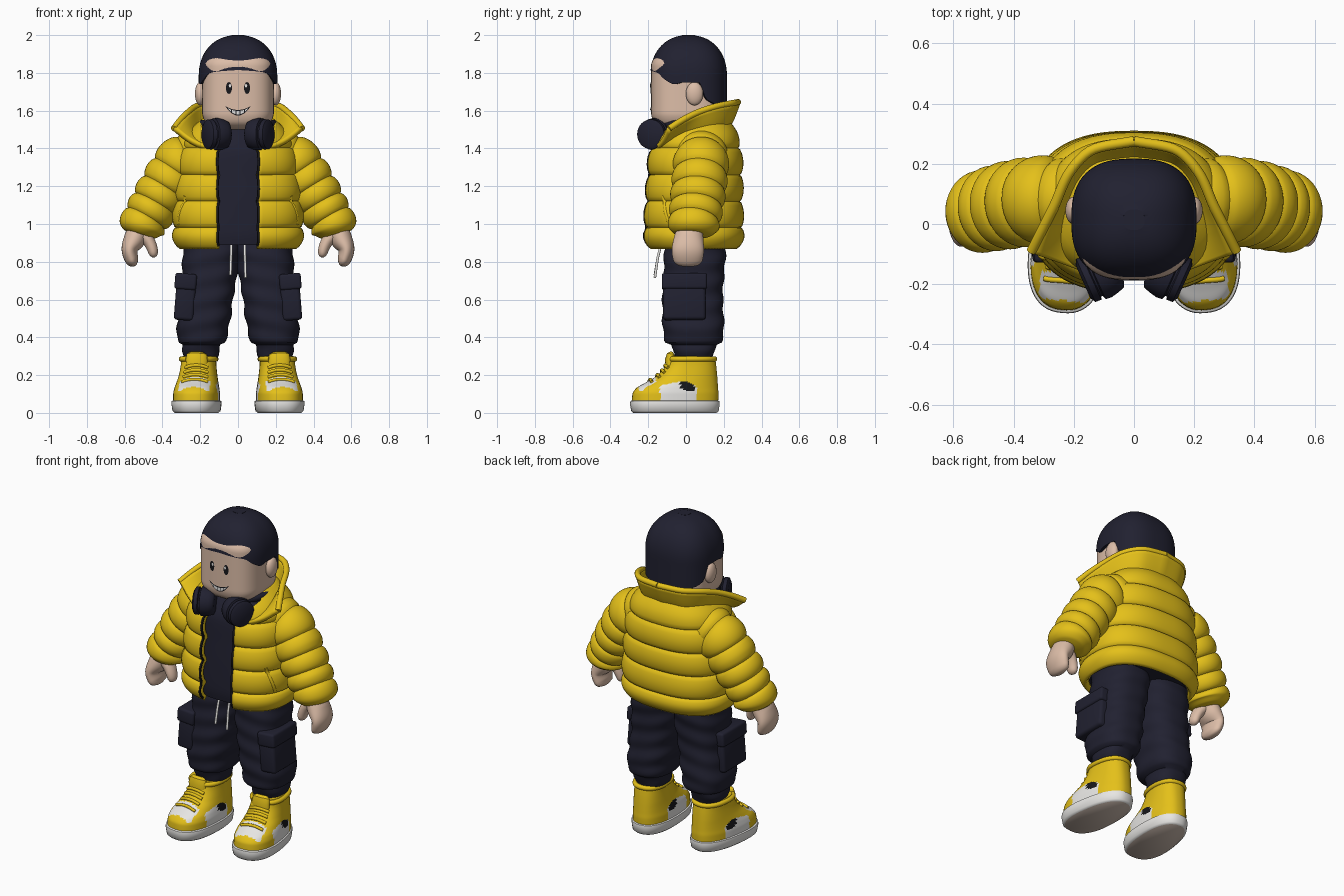
import bpy, bmesh, math
from mathutils import Vector, Matrix

if "Cube" in bpy.data.objects:
    bpy.data.objects.remove(bpy.data.objects["Cube"])


def material(name, rgb):
    m = bpy.data.materials.new(name)
    m.use_nodes = True
    m.diffuse_color = (*rgb, 1)
    m.node_tree.nodes["Principled BSDF"].inputs["Base Color"].default_value = (*rgb, 1)
    return m


YELLOW = material("yellow", (0.78, 0.53, 0.01))
NAVY = material("dark navy", (0.015, 0.015, 0.03))
SKIN = material("skin", (0.72, 0.51, 0.39))
WHITE = material("white", (0.83, 0.82, 0.8))
BLACK = material("black", (0.008, 0.008, 0.01))
TAN = material("sole tan", (0.6, 0.49, 0.42))
TAU = 2 * math.pi


# ---------- helpers ----------
def sample(keys, s):
    """Smooth interpolation without overshoot of rows (s, value, value, ...)."""
    n = len(keys)
    i = max([j for j in range(n - 1) if keys[j][0] <= s] or [0])
    h = keys[i + 1][0] - keys[i][0]
    u = min(1, max(0, (s - keys[i][0]) / h))

    def slope(j, k):
        return (keys[j + 1][k] - keys[j][k]) / (keys[j + 1][0] - keys[j][0])

    def tangent(j, k):
        a, b = slope(max(j - 1, 0), k), slope(min(j, n - 2), k)
        return 2 * a * b / (a + b) if a * b > 0 else 0

    return [(1 + 2 * u) * (1 - u) ** 2 * keys[i][k] + u * (1 - u) ** 2 * h * tangent(i, k)
            + u * u * (3 - 2 * u) * keys[i + 1][k] + u * u * (u - 1) * h * tangent(i + 1, k)
            for k in range(1, len(keys[0]))]


def steps(a, b, n):
    return [a + (b - a) * i / n for i in range(n + 1)]


def finish(name, bm, mats, mirror):
    me = bpy.data.meshes.new(name)
    bm.to_mesh(me)
    bm.free()
    ob = bpy.data.objects.new(name, me)
    bpy.context.collection.objects.link(ob)
    for m in mats:
        me.materials.append(m)
    if mirror:
        ob.modifiers.new("mirror", "MIRROR")
    return ob


def loft(name, rings, *mats, closed=True, mirror=False):
    bm = bmesh.new()
    vs = [[bm.verts.new(p) for p in r] for r in rings]
    n = len(rings[0])
    for a, b in zip(vs, vs[1:]):
        for j in range(n if closed else n - 1):
            k = (j + 1) % n
            bm.faces.new((a[j], a[k], b[k], b[j]))
    if closed:
        bm.faces.new(vs[0])
        bm.faces.new(vs[-1])
        bmesh.ops.recalc_face_normals(bm, faces=bm.faces)
    return finish(name, bm, mats, mirror)


def section(t, a, yf, yb, n=2.5, cx=0):
    """Point on a rounded-box outline; t = 0 is the front, rising towards +x."""
    s, c = math.sin(t), math.cos(t)
    e = 2 / n
    return (cx + a * math.copysign(abs(s) ** e, s),
            (yf + yb) / 2 - (yb - yf) / 2 * math.copysign(abs(c) ** e, c))


def around(n):
    return [TAU * i / n for i in range(n)]


def tube(name, pts, radii, mat, mirror=True, ref=(0, 1, 0), n=20):
    """Sweep an ellipse (radius across, radius along ref) through the points."""
    pts = [Vector(p) for p in pts]
    rings = []
    for i, p in enumerate(pts):
        d = (pts[min(i + 1, len(pts) - 1)] - pts[max(i - 1, 0)]).normalized()
        side = d.cross(Vector(ref)).normalized()
        up = side.cross(d)
        r, q = radii[i] if isinstance(radii, list) else (radii, radii)
        rings.append([p + side * r * math.cos(t) + up * q * math.sin(t) for t in around(n)])
    return loft(name, rings, mat, mirror=mirror)


def limb(name, keys, mat, count, puff=None):
    rows = [sample(keys, s) for s in steps(keys[0][0], keys[-1][0], count)]
    radii = [(r[3], r[4]) for r in rows]
    if puff:
        radii = [(a + p, b + p) for (a, b), p in zip(radii, map(puff, steps(0, 1, count)))]
    return tube(name, [r[:3] for r in rows], radii, mat, n=40)


def block(name, loc, size, tilt, bevel, mat):
    bm = bmesh.new()
    bmesh.ops.create_cube(bm, size=1)
    bmesh.ops.scale(bm, vec=size, verts=bm.verts)
    bmesh.ops.bevel(bm, geom=bm.edges[:], offset=bevel, segments=3, profile=0.5, affect="EDGES")
    bm.transform(Matrix.Translation(loc) @ Matrix.Rotation(tilt, 4, "Y"))
    return finish(name, bm, [mat], True)


def lathe(name, profile, matrix, mat, mirror=False):
    return loft(name, [[matrix @ Vector((d, r * math.cos(t), r * math.sin(t))) for t in around(40)]
                       for d, r in profile], mat, mirror=mirror)


def paint(ob, rule):
    for p in ob.data.polygons:
        p.material_index = rule(p.center, p.normal)


# ---------- head ----------
head_keys = [(1.5, .11, -.1, .1), (1.515, .15, -.145, .15), (1.54, .175, -.172, .18),
             (1.59, .19, -.185, .195), (1.84, .19, -.185, .195), (1.92, .15, -.14, .15)]
loft("head", [[(*section(t, *sample(head_keys, z), 3), z) for t in around(64)]
              for z in steps(1.5, 1.92, 30)], SKIN)
lathe("neck", [(1.4, .1), (1.56, .1)], Matrix.Rotation(-math.pi / 2, 4, "Y"), SKIN)
bm = bmesh.new()
bmesh.ops.create_uvsphere(bm, u_segments=24, v_segments=14, radius=1)
bm.transform(Matrix.Translation((.2, .045, 1.69)) @ Matrix.Diagonal((.028, .046, .062, 1)))
finish("ears", bm, [SKIN], True)

# Hair cap: the lower edge runs over the fringe, sideburn, ear and nape
hairline = [(0, 1.815), (.7, 1.8), (1.0, 1.765), (1.3, 1.74), (1.5, 1.75), (1.75, 1.75),
            (1.95, 1.66), (2.4, 1.63), (3.2, 1.625)]


def hair_point(t, u, inset=1):
    low = sample(hairline, min(t, TAU - t))[0]
    z = low + (2 - low) * math.sin(u * math.pi / 2)
    q = max(0, (z - 1.78) / .22)
    f = max(.02, (1 - min(1, q) ** 2.2)) ** .4545 * inset
    x, y = section(t, .208 * f, -.203 * f, .203 * f, 2.6)
    return x, y + .014, z


loft("hair", [[hair_point(t, 0, .88) for t in around(96)]]
     + [[hair_point(t, u) for t in around(96)] for u in steps(0, 1, 26)], NAVY)


# ---------- face ----------
def face_band(name, low, high, x0, x1, lift, mat, mirror=False):
    def row(f):
        return [(x, .005 - .19 * (1 - abs(x / .19) ** 3) ** (1 / 3) - lift, f(x))
                for x in steps(x0, x1, 24)]
    return loft(name, [row(low), row(high)], mat, closed=False, mirror=mirror)


def oval(name, x, z, w, h, lift, mat):
    def curve(sign):
        return lambda p: z + sign * h * math.sqrt(max(0, 1 - ((p - x) / w) ** 2))
    face_band(name, curve(-1), curve(1), x - w, x + w, lift, mat, True)


oval("eyes", .048, 1.72, .016, .031, .003, BLACK)
oval("eye_glints", .043, 1.732, .006, .009, .005, WHITE)
face_band("mouth", lambda x: 1.574 + 11 * x * x, lambda x: 1.604 + 4.5 * x * x, -.066, .066, .003, BLACK)
teeth = face_band("teeth", lambda x: 1.58 + 11 * x * x, lambda x: 1.599 + 5 * x * x, -.054, .054, .005, WHITE)
teeth.data.materials.append(BLACK)
for i, p in enumerate(teeth.data.polygons):
    p.material_index = int(i % 5 == 4)

# ---------- puffer jacket and shirt ----------
body_keys = [(.88, .305, -.19, .265), (.95, .32, -.2, .28), (1.1, .315, -.195, .275),
             (1.25, .3, -.185, .275), (1.38, .285, -.175, .27), (1.46, .25, -.14, .25),
             (1.52, .2, -.1, .22), (1.56, .16, -.06, .19)]
seams = [.88, .98, 1.12, 1.26, 1.4, 1.56]


def body_point(z, f, out=0):
    """Jacket surface; f runs from 0 at the left opening edge round to 1."""
    a, yf, yb = sample(body_keys, z)
    lo = max([s for s in seams[:-1] if s <= z] or [seams[0]])
    hi = seams[seams.index(lo) + 1]
    p = .022 * abs(math.sin(math.pi * (z - lo) / (hi - lo))) ** .6 - .006 + out
    gap = min(.9, (.1 + max(0, z - 1.4) * .7) / a)
    t0 = math.asin(gap ** 1.25)
    x, y = section(t0 + (TAU - 2 * t0) * f, a + p, yf - p, yb + p)
    return x, y, z


levels = [z for a, b in zip(seams, seams[1:]) for z in steps(a, b, 10)[:-1]] + [1.56]
jacket = loft("jacket_body", [[body_point(z, f) for f in steps(0, 1, 80)] for z in levels],
              YELLOW, closed=False)
jacket.modifiers.new("thickness", "SOLIDIFY").thickness = .03
jacket.modifiers["thickness"].offset = 0


def shirt_ring(z):
    a, yf, yb = sample(body_keys, z)
    return [(*section(t, a * .93, yf + .015, yb - .02), z) for t in around(64)]


loft("shirt", [shirt_ring(z) for z in steps(.89, 1.5, 24)], NAVY)
tube("zippers", [body_point(z, 0, .012) for z in steps(.885, 1.4, 24)], .007, BLACK, n=8)
tube("jacket_pocket_welts", [body_point(z, .12 + (1.15 - z) * .25, .008) for z in steps(1.0, 1.15, 8)],
     .011, YELLOW, n=10)

# Open collar: each row holds a base point and the flared rim point above it
collar_keys = [(0, 0, .2, 1.49, 0, .275, 1.645), (1, .12, .185, 1.49, .13, .25, 1.64),
               (2, .18, .12, 1.48, .215, .17, 1.625), (3, .205, .02, 1.46, .265, .06, 1.59),
               (4, .185, -.09, 1.43, .305, -.02, 1.55), (5, .14, -.165, 1.4, .34, -.09, 1.505)]


def collar_point(s, v):
    r = sample(collar_keys, s)
    return Vector(r[:3]).lerp(Vector(r[3:]), v) - Vector((0, 0, .02 * math.sin(math.pi * v)))


collar = loft("collar", [[collar_point(s, v) for s in steps(0, 5, 30)] for v in steps(0, 1, 8)],
              YELLOW, closed=False, mirror=True)
collar.modifiers.new("thickness", "SOLIDIFY").thickness = .028
collar.modifiers["thickness"].offset = 0
tube("collar_piping", [collar_point(s, 1) for s in steps(0, 5, 30)], .017, YELLOW, ref=(0, 0, 1), n=12)

# Sleeves with quilted puffs
limb("sleeves", [(0, .16, .08, 1.38, .11, .12), (.2, .28, .08, 1.335, .135, .135),
                 (.45, .375, .07, 1.215, .128, .135), (.7, .45, .055, 1.09, .12, .13),
                 (.93, .51, .04, .985, .11, .122), (1, .522, .038, .945, .088, .1)],
     YELLOW, 72, lambda s: .02 * abs(math.sin(math.pi * 6 * s)) ** .6 - .006)

# ---------- hands ----------
limb("hand_fingers", [(0, .515, .025, 1.0, .055, .06), (.35, .545, .015, .925, .058, .078),
                      (.65, .574, .01, .86, .042, .085), (.88, .562, .01, .81, .036, .078),
                      (.97, .548, .01, .788, .024, .06), (1, .542, .01, .78, .006, .02)], SKIN, 30)
limb("hand_thumbs", [(0, .52, .01, .96, .04, .05), (.5, .47, 0, .905, .032, .042),
                     (.85, .449, -.005, .85, .026, .034), (.96, .447, -.005, .83, .017, .024),
                     (1, .447, -.005, .822, .004, .006)], SKIN, 24)

# ---------- headphones ----------
cup = Matrix.Translation((.11, -.165, 1.475)) @ Matrix.Rotation(-.42, 4, "Z")
lathe("headphone_cups", [(-.06, .055), (-.052, .072), (-.03, .08), (0, .086), (.02, .084), (.024, .07),
                         (.03, .07), (.034, .08), (.055, .078), (.065, .06)], cup, NAVY, True)
tube("headphone_band", [(.185 * math.sin(a), .02 - .17 * math.cos(a), 1.53) for a in steps(.7, math.pi, 20)],
     .022, NAVY, ref=(0, 0, 1))

# ---------- trousers ----------
leg_keys = [(.27, .2, .08, -.05, .13), (.33, .195, .098, -.07, .155), (.36, .192, .1, -.075, .16),
            (.375, .192, .126, -.11, .188), (.42, .19, .134, -.12, .2), (.5, .178, .139, -.125, .2),
            (.6, .165, .138, -.125, .195), (.72, .152, .146, -.12, .2), (.85, .142, .15, -.115, .21),
            (.95, .14, .145, -.1, .2)]


def leg_point(z, t):
    cx, a, yf, yb = sample(leg_keys, z)
    w = .004 * math.sin(z * 55 + 2 * math.sin(t))
    return (*section(t, a + w, yf - w, yb + w, 2.5, cx), z)


loft("trouser_legs", [[leg_point(z, t) for t in around(48)] for z in steps(.27, .95, 60)], NAVY, mirror=True)
block("cargo_pockets", (.28, -.008, .595), (.105, .225, .21), -.08, .018, NAVY)
block("cargo_pocket_flaps", (.277, -.008, .695), (.115, .24, .085), -.08, .014, NAVY)
for side, end in ((1, .715), (-1, .73)):
    tube("drawstring", [(side * .035, -.13, .9), (side * .037, -.15, .82), (side * .04, -.165, end)],
         .007, WHITE, False, n=10)

# ---------- high-top shoes ----------
place = Matrix.Translation((.21, 0, 0)) @ Matrix.Rotation(.1, 4, "Z")
shoe_keys = [(.05, .117, -.288, .17), (.1, .117, -.284, .172), (.13, .113, -.265, .17),
             (.16, .107, -.215, .168), (.2, .1, -.15, .165), (.25, .094, -.108, .16),
             (.28, .092, -.095, .155), (.3, .084, -.085, .13)]


def shoe_point(z, t, grow=0):
    a, yf, yb = sample(shoe_keys, z)
    x, y = section(t, a + grow, yf - grow, yb + grow, 2.4)
    return x * (1 - .45 * y), y, z


def shoe_colour(c, n):
    x, y, z = c
    if abs(n.x) > .5 and ((y + .005) / .04) ** 2 + ((z - .138 + .25 * y) / .024) ** 2 < 1:
        return 2
    toe = -.255 < y < -.165 and abs(x) < .082 and z > .115 and n.z > .25
    panel = -.15 < y < .045 and z < .165 - .2 * abs(y + .05) and abs(n.x) > .4
    return int(toe or panel)


upper = loft("shoe_uppers", [[shoe_point(z, t) for t in around(96)] for z in steps(.05, .3, 50)],
             YELLOW, WHITE, BLACK, mirror=True)
paint(upper, shoe_colour)
sole = loft("shoe_soles", [[(*shoe_point(.05, t, g)[:2], z) for t in around(64)] for z, g in
            ((0, -.008), (.01, .003), (.05, .009), (.062, .007), (.068, -.003))], WHITE, TAN, mirror=True)
paint(sole, lambda c, n: int(n.z < -.9))
for ob in (upper, sole):
    ob.data.transform(place)
for z in (.165, .19, .215, .24):
    tube("shoe_laces", [place @ Vector(shoe_point(z + .012 * math.cos(3 * t), t, .004))
                        for t in steps(-.55, .55, 10)], .009, YELLOW, ref=(0, 0, 1), n=10)
tube("shoe_tongues", [place @ Vector(p) for p in ((0, -.085, .23), (0, -.088, .28), (0, -.08, .31), (0, -.075, .322))],
     [(.055, .022), (.058, .024), (.054, .022), (.035, .008)], YELLOW)
tube("shoe_collars", [place @ Vector(shoe_point(.285, t)) for t in steps(.5, TAU - .5, 40)],
     .014, YELLOW, ref=(0, 0, 1), n=12)

# ---------- shading ----------
bpy.ops.object.select_all(action="DESELECT")
for ob in bpy.context.scene.objects:
    if ob.type == "MESH":
        ob.select_set(True)
        bpy.context.view_layer.objects.active = ob
bpy.ops.object.shade_smooth_by_angle(angle=math.radians(45))
